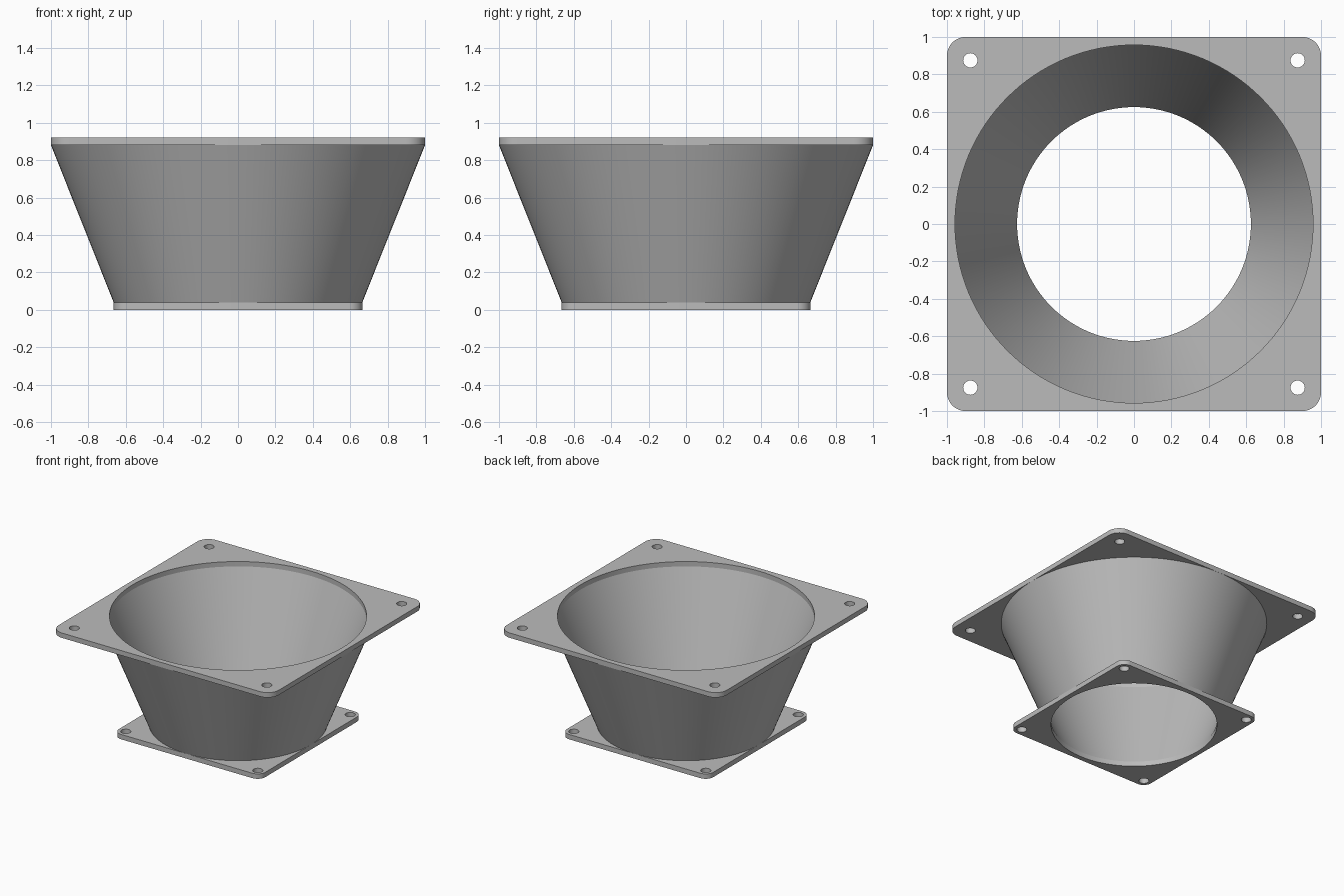
import bpy
import bmesh
from math import cos, sin, pi, radians

HEIGHT, PLATE = 0.92, 0.04
SEGMENTS = 128

if "Cube" in bpy.data.objects:
    bpy.data.objects.remove(bpy.data.objects["Cube"])

grey = bpy.data.materials.new("plain_grey")
grey.use_nodes = True
grey.diffuse_color = (0.5, 0.5, 0.5, 1)
grey.node_tree.nodes["Principled BSDF"].inputs["Base Color"].default_value = (0.5, 0.5, 0.5, 1)


def arc(cx, cy, r, start, sweep, steps):
    return [(cx + r * cos(start + sweep * i / steps), cy + r * sin(start + sweep * i / steps))
            for i in range(steps)]


def circle(cx, cy, r, steps):
    return arc(cx, cy, r, 0, 2 * pi, steps)


def rounded_square(half, r):
    points = []
    for i, (sx, sy) in enumerate([(1, 1), (-1, 1), (-1, -1), (1, -1)]):
        points += arc(sx * (half - r), sy * (half - r), r, i * pi / 2, pi / 2, 12)
        points.append((sx * (half - r) + r * cos((i + 1) * pi / 2),
                       sy * (half - r) + r * sin((i + 1) * pi / 2)))
    return points


def add_object(name, mesh):
    obj = bpy.data.objects.new(name, mesh)
    bpy.context.collection.objects.link(obj)
    mesh.materials.clear()
    mesh.materials.append(grey)
    bpy.ops.object.select_all(action='DESELECT')
    bpy.context.view_layer.objects.active = obj
    obj.select_set(True)
    bpy.ops.object.shade_smooth_by_angle(angle=radians(30))
    return obj


# Flange: rounded square with a large opening and four screw holes
def flange(name, half, corner, opening, hole_at, z):
    loops = [rounded_square(half, corner), circle(0, 0, opening, SEGMENTS)]
    loops += [circle(sx * hole_at, sy * hole_at, 0.038, 32) for sx in (-1, 1) for sy in (-1, 1)]
    curve = bpy.data.curves.new(name + "_outline", 'CURVE')
    curve.dimensions = '2D'
    curve.fill_mode = 'BOTH'
    curve.extrude = PLATE / 2
    for points in loops:
        spline = curve.splines.new('POLY')
        spline.points.add(len(points) - 1)
        for point, (x, y) in zip(spline.points, points):
            point.co = (x, y, 0, 1)
        spline.use_cyclic_u = True
    outline = bpy.data.objects.new(name + "_outline", curve)
    bpy.context.collection.objects.link(outline)
    bpy.context.view_layer.update()
    graph = bpy.context.evaluated_depsgraph_get()
    mesh = bpy.data.meshes.new_from_object(outline.evaluated_get(graph))
    bpy.data.objects.remove(outline)
    bpy.data.curves.remove(curve)

    bm = bmesh.new()
    bm.from_mesh(mesh)
    bmesh.ops.remove_doubles(bm, verts=bm.verts, dist=0.0001)
    bmesh.ops.recalc_face_normals(bm, faces=bm.faces)
    bm.to_mesh(mesh)
    bm.free()
    mesh.name = name
    add_object(name, mesh).location.z = z


# Funnel: tapered wall between the flanges, ends closed by the plates
def funnel(name, profiles):
    bm = bmesh.new()
    for (r0, z0), (r1, z1), outward in profiles:
        low = [bm.verts.new((x, y, z0)) for x, y in circle(0, 0, r0, SEGMENTS)]
        high = [bm.verts.new((x, y, z1)) for x, y in circle(0, 0, r1, SEGMENTS)]
        for i in range(SEGMENTS):
            j = (i + 1) % SEGMENTS
            quad = [low[i], low[j], high[j], high[i]]
            bm.faces.new(quad if outward else quad[::-1])
    mesh = bpy.data.meshes.new(name)
    bm.to_mesh(mesh)
    bm.free()
    add_object(name, mesh)


flange("bottom_flange", 0.665, 0.07, 0.625, 0.6, PLATE / 2)
flange("top_flange", 1.0, 0.1, 0.957, 0.875, HEIGHT - PLATE / 2)
funnel("funnel_wall", [
    ((0.665, PLATE), (1.0, HEIGHT - PLATE), True),
    ((0.625, PLATE), (0.957, HEIGHT - PLATE), False),
])
